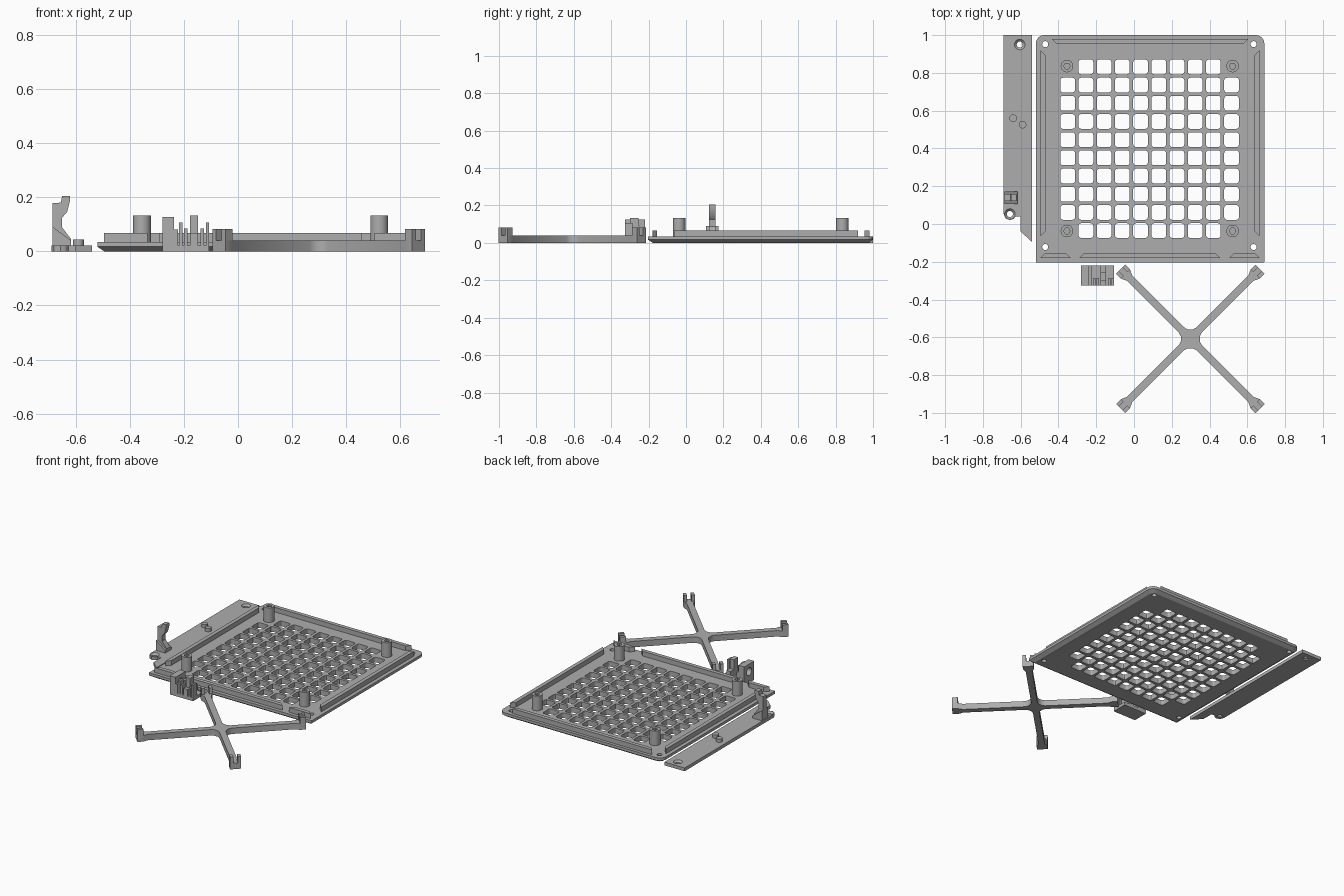
import bpy, bmesh, math
from mathutils import Matrix, Vector

if "Cube" in bpy.data.objects:
    bpy.data.objects.remove(bpy.data.objects["Cube"])

gray = bpy.data.materials.new("mid gray")
gray.diffuse_color = (0.42, 0.42, 0.42, 1)
gray.use_nodes = True
gray.node_tree.nodes["Principled BSDF"].inputs["Base Color"].default_value = gray.diffuse_color


def loft(bm, rings):
    """Closed solid through rings of equal point count."""
    loops = [[bm.verts.new(p) for p in ring] for ring in rings]
    n = len(loops[0])
    for a, b in zip(loops, loops[1:]):
        for i in range(n):
            j = (i + 1) % n
            bm.faces.new((a[i], a[j], b[j], b[i]))
    bm.faces.new(loops[0][::-1])
    bm.faces.new(loops[-1])


def prism(bm, pts, z0, z1):
    loft(bm, [[(x, y, z) for x, y in pts] for z in (z0, z1)])


def box(bm, x0, x1, y0, y1, z0, z1):
    prism(bm, [(x0, y0), (x1, y0), (x1, y1), (x0, y1)], z0, z1)


def circle(x, y, r, n=24):
    return [(x + r * math.cos(math.tau * i / n), y + r * math.sin(math.tau * i / n)) for i in range(n)]


def rounded(x0, x1, y0, y1, radii, seg=6):
    """Rectangle with a radius per corner: right-back, left-back, left-front, right-front."""
    pts = []
    corners = ((x1, y1, -1, -1), (x0, y1, 1, -1), (x0, y0, 1, 1), (x1, y0, -1, 1))
    for k, ((x, y, sx, sy), r) in enumerate(zip(corners, radii)):
        for i in range(seg + 1):
            a = math.pi / 2 * (k + i / seg)
            pts.append((x + sx * r + r * math.cos(a), y + sy * r + r * math.sin(a)))
    return pts


def side_prism(bm, pts, y0, y1):
    """Profile in x and z, extruded along y."""
    loft(bm, [[(x, y, z) for x, z in pts] for y in (y0, y1)])


def finish(name, bm, cutter=None):
    bmesh.ops.recalc_face_normals(bm, faces=bm.faces)
    me = bpy.data.meshes.new(name)
    bm.to_mesh(me)
    bm.free()
    ob = bpy.data.objects.new(name, me)
    bpy.context.collection.objects.link(ob)
    me.materials.append(gray)
    bpy.context.view_layer.objects.active = ob
    if cutter:
        tool = finish("cutter", cutter)
        bpy.context.view_layer.objects.active = ob
        m = ob.modifiers.new("holes", 'BOOLEAN')
        m.operation, m.solver, m.object = 'DIFFERENCE', 'EXACT', tool
        bpy.ops.object.modifier_apply(modifier=m.name)
        bpy.data.objects.remove(tool)
    bpy.ops.object.select_all(action='DESELECT')
    ob.select_set(True)
    bpy.context.view_layer.objects.active = ob
    bpy.ops.object.shade_smooth_by_angle(angle=math.radians(30))
    return ob


# Grille plate with a chamfered underside
bm, cut = bmesh.new(), bmesh.new()
rings = []
for inset, z in ((0.025, 0), (0.0, 0.017), (0.0, 0.035)):
    r = 0.045 - inset * 0.6
    outline = rounded(-0.52 + inset, 0.69 - inset, -0.203 + inset, 1 - inset, (r, r, 0.002, 0.002))
    rings.append([(x, y, z) for x, y in outline])
loft(bm, rings)
for row in range(10):
    for col in range(10):
        if row in (0, 9) and col in (0, 9):
            continue
        x, y = -0.351 + col * 0.0964, -0.035 + row * 0.0963
        prism(cut, rounded(x - 0.039, x + 0.039, y - 0.039, y + 0.039, (0.014,) * 4, 3), -0.1, 0.1)
for x in (-0.47, 0.633):
    for y in (-0.122, 0.952):
        prism(cut, circle(x, y, 0.016), -0.1, 0.1)
finish("grille_plate", bm, cut)

# Hollow standoffs
bm, cut = bmesh.new(), bmesh.new()
for x in (-0.355, 0.522):
    for y in (-0.037, 0.836):
        prism(bm, circle(x, y, 0.033, 32), 0.033, 0.133)
        prism(cut, circle(x, y, 0.017, 6), 0.05, 0.2)
finish("standoffs", bm, cut)

# Perimeter ribs with mitred ends
bm = bmesh.new()
T = 0.026
for x0, x1, y, s in ((-0.435, 0.605, 0.98, -1), (-0.495, -0.335, -0.18, 1),
                     (-0.29, 0.457, -0.18, 1), (0.505, 0.665, -0.18, 1)):
    prism(bm, [(x0, y), (x1, y), (x1 - T, y + s * T), (x0 + T, y + s * T)], 0.033, 0.067)
for x, s in ((-0.495, 1), (0.665, -1)):
    prism(bm, [(x, -0.065), (x, 0.92), (x + s * T, 0.92 - T), (x + s * T, -0.065 + T)], 0.033, 0.067)
finish("perimeter_ribs", bm)

# Side strip with countersunk screw holes
bm, cut = bmesh.new(), bmesh.new()
prism(bm, [(-0.69, 1), (-0.54, 1), (-0.54, -0.095), (-0.6, -0.04), (-0.6, 0.04), (-0.627, 0.04),
           (-0.637, 0.027), (-0.657, 0.02), (-0.68, 0.03), (-0.69, 0.053)], 0, 0.022)
for x, y in ((-0.605, 0.95), (-0.657, 0.053)):
    loft(cut, [[(px, py, z) for px, py in circle(x, y, r)]
               for r, z in ((0.016, -0.1), (0.016, 0.01), (0.029, 0.023), (0.029, 0.1))])
finish("side_strip", bm, cut)

# Locating pins on the strip
bm = bmesh.new()
for x, y in ((-0.64, 0.56), (-0.59, 0.526)):
    prism(bm, circle(x, y, 0.02), 0.02, 0.044)
finish("locating_pins", bm)

# Upright hook with side gussets
bm = bmesh.new()
side_prism(bm, [(-0.685, 0.02), (-0.617, 0.02), (-0.617, 0.045), (-0.65, 0.088), (-0.65, 0.125), (-0.632, 0.145),
                (-0.622, 0.185), (-0.622, 0.205), (-0.65, 0.205), (-0.655, 0.18), (-0.685, 0.178)], 0.122, 0.158)
for y in (0.107, 0.157):
    side_prism(bm, [(-0.685, 0.02), (-0.617, 0.02), (-0.617, 0.04), (-0.685, 0.09)], y, y + 0.016)
finish("strip_hook", bm)

# Small bracket: base, pierced end block, comb of thin walls
bm, cut = bmesh.new(), bmesh.new()
box(bm, -0.28, -0.237, -0.325, -0.219, 0, 0.126)
side = [(-0.3, y, z) for y, z in circle(-0.272, 0.075, 0.026, 20)]
loft(cut, [side, [(-0.2, y, z) for _, y, z in side]])
finish("bracket_block", bm, cut)
bm = bmesh.new()
box(bm, -0.24, -0.107, -0.325, -0.219, 0, 0.022)
for x0, x1, y0, y1, top in ((-0.239, -0.222, -0.325, -0.219, 0.08), (-0.218, -0.205, -0.325, -0.285, 0.107),
                            (-0.199, -0.186, -0.325, -0.285, 0.085), (-0.178, -0.147, -0.30, -0.255, 0.133),
                            (-0.138, -0.125, -0.325, -0.285, 0.085), (-0.119, -0.107, -0.325, -0.285, 0.107),
                            (-0.178, -0.147, -0.325, -0.219, 0.068)):
    box(bm, x0, x1, y0, y1, 0.02, top)
finish("bracket_comb", bm)

# Cross brace with filleted hub and forked ends
center = Vector((0.298, -0.608, 0))
bm = bmesh.new()
outline = []
for k in range(4):
    rot = Matrix.Rotation(math.radians(45 + 90 * k), 3, 'Z')
    arm = [(0.045, -0.026), (0.065, -0.02), (0.455, -0.02), (0.485, -0.034), (0.522, -0.034)]
    for x, y in arm + [(x, -y) for x, y in arm[::-1]]:
        p = center + rot @ Vector((x, y, 0))
        outline.append((p.x, p.y))
prism(bm, outline, 0, 0.04)
finish("cross_brace", bm)

bm = bmesh.new()
for k in range(4):
    tip = bmesh.new()
    for s in (-1, 1):
        prism(tip, [(0.485, s * 0.014), (0.522, s * 0.014), (0.522, s * 0.034), (0.485, s * 0.034)], 0.02, 0.082)
    bmesh.ops.transform(tip, verts=tip.verts,
                        matrix=Matrix.Translation(center) @ Matrix.Rotation(math.radians(45 + 90 * k), 4, 'Z'))
    me = bpy.data.meshes.new("tip")
    tip.to_mesh(me)
    tip.free()
    bm.from_mesh(me)
    bpy.data.meshes.remove(me)
finish("brace_forks", bm)
